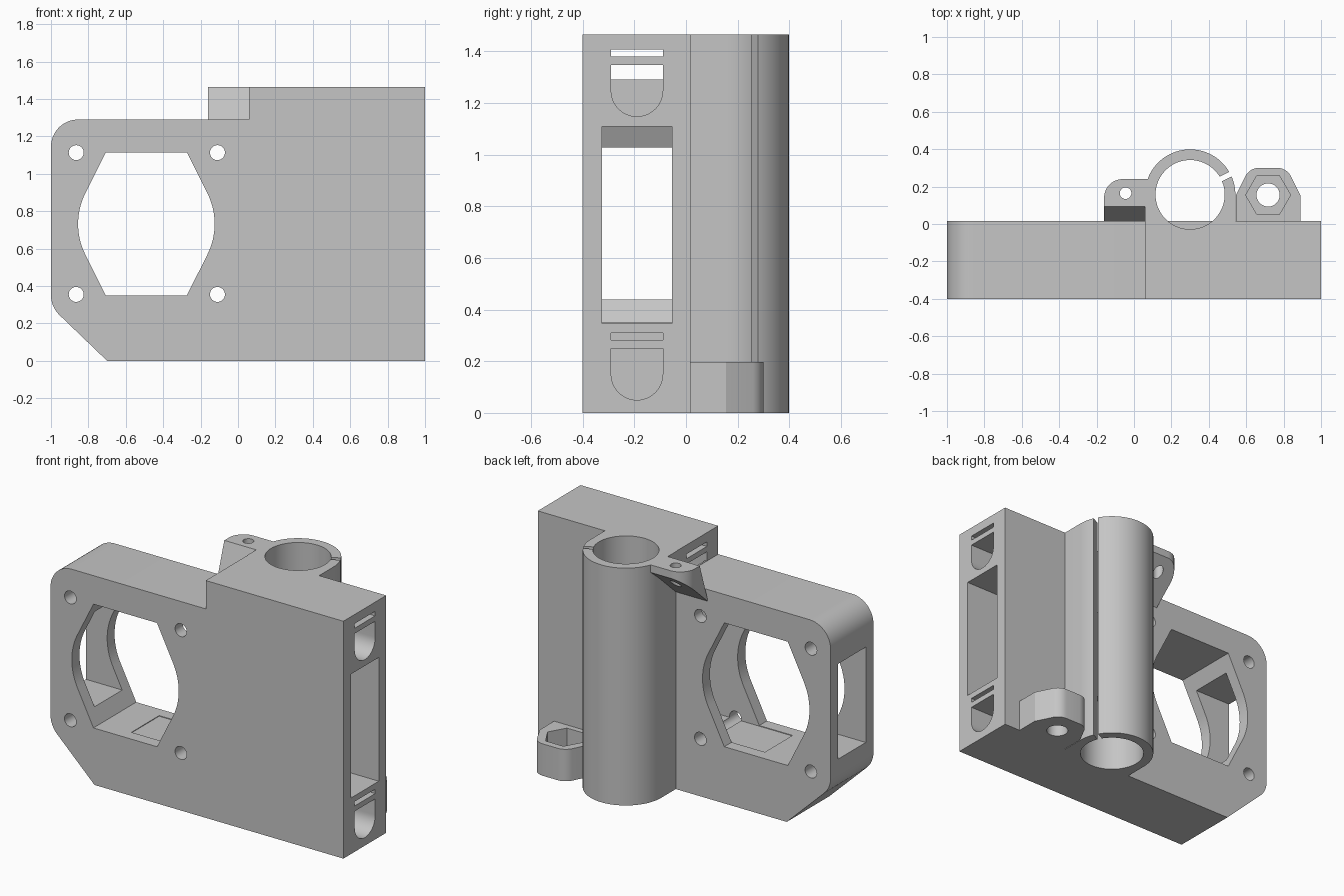
import bpy, bmesh
from math import pi, sin, cos, acos, atan2, hypot, radians
from mathutils import Vector

if "Cube" in bpy.data.objects:
    bpy.data.objects.remove(bpy.data.objects["Cube"])

grey = bpy.data.materials.new("plain_grey")
grey.use_nodes = True
GREY = (0.56, 0.56, 0.56, 1)
grey.diffuse_color = GREY
grey.node_tree.nodes["Principled BSDF"].inputs["Base Color"].default_value = GREY


def arc(cx, cy, r, a, b, n=12):
    """Points on an arc from angle a to b, in degrees."""
    angles = [radians(a + (b - a) * i / n) for i in range(n + 1)]
    return [(cx + r * cos(t), cy + r * sin(t)) for t in angles]


def circle(cx, cy, r, n=48):
    return arc(cx, cy, r, 0, 360, n)[:-1]


def rect(a, b, c, d):
    return [(a, c), (b, c), (b, d), (a, d)]


def prism(name, pts, axis, lo, hi):
    """Extrude a flat profile along an axis from lo to hi."""
    place = {"x": lambda p, h: (h, p[0], p[1]),
             "y": lambda p, h: (p[0], h, p[1]),
             "z": lambda p, h: (p[0], p[1], h)}[axis]
    bm = bmesh.new()
    face = bm.faces.new([bm.verts.new(place(p, lo)) for p in pts])
    ext = bmesh.ops.extrude_face_region(bm, geom=[face])
    move = Vector(place((0, 0), hi - lo))
    bmesh.ops.translate(bm, vec=move, verts=[v for v in ext["geom"] if isinstance(v, bmesh.types.BMVert)])
    bmesh.ops.recalc_face_normals(bm, faces=bm.faces)
    mesh = bpy.data.meshes.new(name)
    bm.to_mesh(mesh)
    bm.free()
    mesh.materials.append(grey)
    ob = bpy.data.objects.new(name, mesh)
    bpy.context.collection.objects.link(ob)
    return ob


def cut(target, pts, axis, lo, hi, operation="DIFFERENCE"):
    """Boolean a prism into the target, then discard the cutter."""
    cutter = prism("cutter", pts, axis, lo, hi)
    cutter.hide_render = True
    mod = target.modifiers.new("cut", "BOOLEAN")
    mod.operation, mod.object, mod.solver = operation, cutter, "EXACT"
    bpy.context.view_layer.objects.active = target
    bpy.ops.object.modifier_apply(modifier=mod.name)
    bpy.data.objects.remove(cutter)


FRONT, BACK, TOP, STEP = -0.4, 0.017, 1.465, 1.29

# Main body with clipped lower corner and stepped top
outline = [(-0.70, 0), (1, 0), (1, TOP), (0.06, TOP), (0.06, STEP)]
outline += arc(-0.855, STEP - 0.145, 0.145, 90, 180)
outline += arc(-0.855, 0.35, 0.145, 180, 225, 6)
body = prism("main_body", outline, "y", FRONT, BACK)

# Large opening: round sides running tangentially into flat top and bottom
cx, cz, r, hx, hz = -0.49, 0.732, 0.365, 0.217, 0.382
tangent = math_deg = (atan2(hz, hx) - acos(r / hypot(hx, hz))) * 180 / pi
opening = arc(cx, cz, r, -tangent, tangent, 20) + [(cx + hx, cz + hz), (cx - hx, cz + hz)]
opening += arc(cx, cz, r, 180 - tangent, 180 + tangent, 20) + [(cx - hx, cz - hz), (cx + hx, cz - hz)]
cut(body, opening, "y", -0.6, 0.2)

# Corner screw holes
for x in (-0.865, -0.11):
    for z in (0.355, 1.113):
        cut(body, circle(x, z, 0.04, 32), "y", -0.6, 0.2)

# Lengthwise channel, narrower through the outer wall
cut(body, rect(-0.325, -0.055, 0.346, 1.11), "x", -0.5, 1.2)
cut(body, rect(-0.325, -0.055, 0.44, 1.028), "x", -1.2, -0.45)

# Rod slots with relief slits
for base, flat in ((0.05, 0.25), (1.148, 1.288)):
    slot = arc(-0.19, base + 0.1, 0.1, 180, 360, 24) + [(-0.09, flat), (-0.29, flat)]
    cut(body, slot, "x", 0.07, 1.2)
cut(body, rect(-0.29, -0.09, 1.287, 1.347), "x", 0.07, 1.2)
cut(body, rect(-0.29, -0.09, 1.292, 1.347), "x", 0, 0.5)
cut(body, rect(-0.29, -0.09, 0.283, 0.31), "x", 0.07, 1.2)
cut(body, rect(-0.29, -0.09, 1.38, 1.408), "x", 0, 1.2)

# Bearing seats at both ends of the body
BX, BY, BORE = 0.30, 0.157, 0.185
for lo, hi in ((-0.1, 0.45), (1.02, 1.6)):
    cut(body, circle(BX, BY, BORE, 64), "z", lo, hi)

# Split bearing sleeve
sleeve = prism("bearing_sleeve", arc(BX, BY, 0.242, 0, 180, 40) + [(BX - 0.242, 0.007), (BX + 0.242, 0.007)],
               "z", 0, TOP)
cut(sleeve, circle(BX, BY, BORE, 64), "z", -0.1, 1.6)
t = radians(27)
along, across = Vector((cos(t), sin(t))), Vector((-sin(t), cos(t))) * 0.014
mid = Vector((BX, BY))
slit = [mid + along * 0.1 - across, mid + along * 0.3 - across,
        mid + along * 0.3 + across, mid + along * 0.1 + across]
cut(sleeve, [tuple(p) for p in slit], "z", -0.1, 1.6)

# Upper screw tab, wedge shaped underneath
tab = prism("upper_tab", [(-0.16, 0), (0.1, 0), (0.1, 0.24)] + arc(-0.06, 0.14, 0.1, 90, 180), "z", 1.1, TOP)
cut(tab, [(0.013, 1.214), (0.3, 1.472), (0.3, 1.515), (0.111, 1.515)], "x", -0.5, 0.5, "INTERSECT")
cut(tab, circle(-0.045, 0.165, 0.031, 32), "z", 1, 1.6)

# Lower nut holder with hexagonal pocket
NX, NY = 0.717, 0.155
holder_outline = [(NX + 0.172, 0), (NX + 0.172, 0.155)] + arc(NX + 0.05, 0.22, 0.08, 30, 90, 6)
holder_outline += arc(NX - 0.05, 0.22, 0.08, 90, 150, 6) + [(NX - 0.172, 0.155), (NX - 0.172, 0)]
holder = prism("nut_holder", holder_outline, "z", 0, 0.197)
cut(holder, circle(NX, NY, 0.062, 32), "z", -0.1, 0.3)
cut(holder, circle(NX, NY, 0.12, 6), "z", 0.09, 0.3)

# Smooth curved walls, keep edges sharp
bpy.ops.object.select_all(action="DESELECT")
for ob in (body, sleeve, tab, holder):
    ob.select_set(True)
bpy.context.view_layer.objects.active = body
bpy.ops.object.shade_smooth_by_angle(angle=radians(25))
